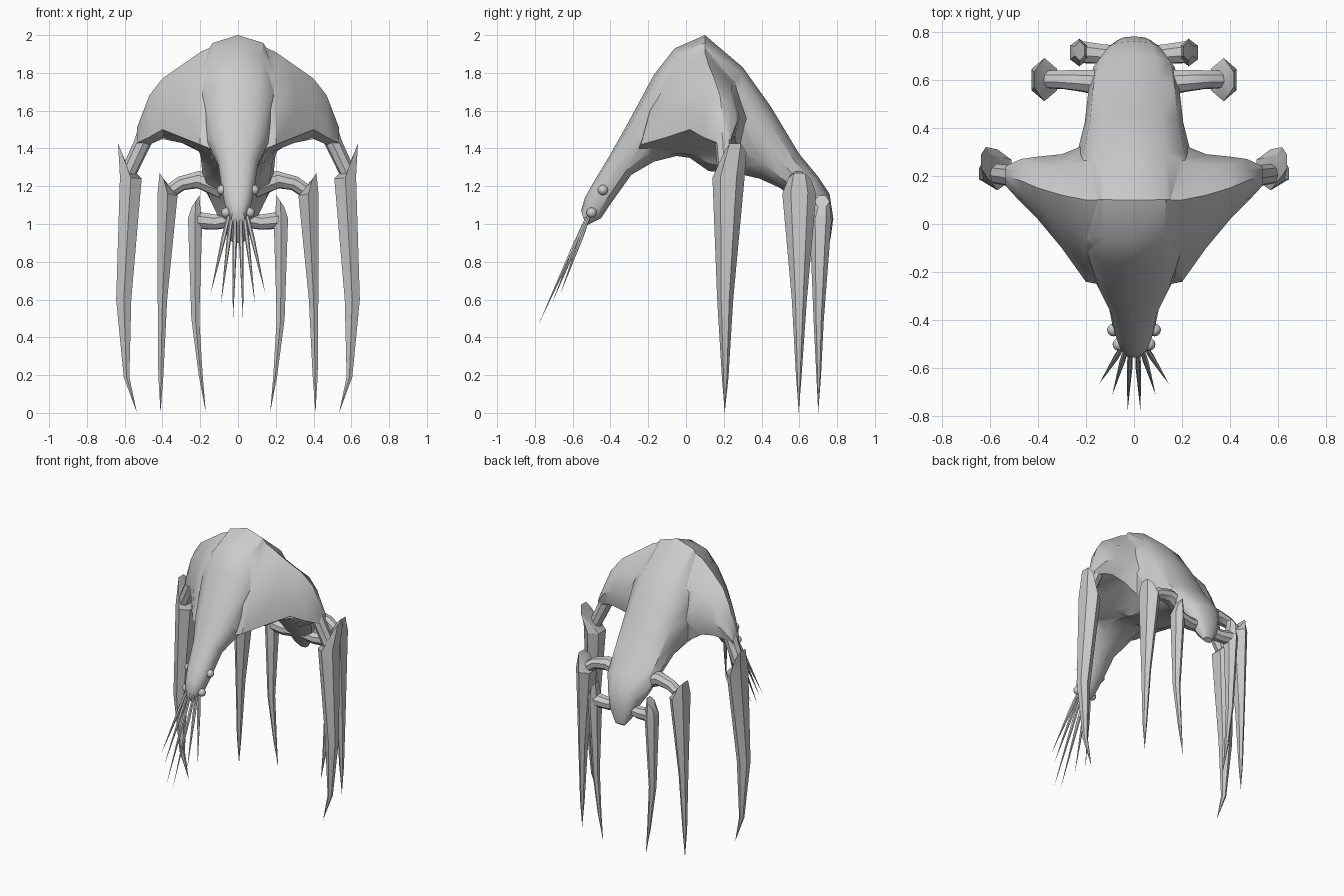
import bpy, bmesh, math
from mathutils import Vector

if "Cube" in bpy.data.objects:
    bpy.data.objects.remove(bpy.data.objects["Cube"])

hide = bpy.data.materials.new("pale_grey")
hide.diffuse_color = (0.6, 0.6, 0.6, 1)
hide.use_nodes = True
hide.node_tree.nodes["Principled BSDF"].inputs["Base Color"].default_value = hide.diffuse_color


def finish(name, bm, angle=35):
    bmesh.ops.recalc_face_normals(bm, faces=bm.faces)
    me = bpy.data.meshes.new(name)
    bm.to_mesh(me)
    bm.free()
    me.materials.append(hide)
    ob = bpy.data.objects.new(name, me)
    bpy.context.collection.objects.link(ob)
    smooth(ob, angle)
    return ob


def smooth(ob, angle):
    bpy.ops.object.select_all(action='DESELECT')
    ob.select_set(True)
    bpy.context.view_layer.objects.active = ob
    bpy.ops.object.shade_smooth_by_angle(angle=math.radians(angle))


def loft(name, rings, side=1, tip=None, angle=35):
    """Skin closed rings of points, capped at the ends or drawn to a tip."""
    bm = bmesh.new()
    vs = [[bm.verts.new((p[0] * side, p[1], p[2])) for p in r] for r in rings]
    n = len(vs[0])
    for a, b in zip(vs, vs[1:]):
        for i in range(n):
            j = (i + 1) % n
            bm.faces.new((a[i], a[j], b[j], b[i]))
    bm.faces.new(vs[0])
    if tip:
        t = bm.verts.new((tip[0] * side, tip[1], tip[2]))
        for i in range(n):
            bm.faces.new((vs[-1][i], vs[-1][(i + 1) % n], t))
    else:
        bm.faces.new(vs[-1])
    return finish(name, bm, angle)


def tube(name, pts, radii, side=1, n=8, tip=None):
    """Round limb along a short path."""
    pts = [Vector(p) for p in pts]
    rings = []
    for i, p in enumerate(pts):
        end = Vector(tip) if tip and i == len(pts) - 1 else pts[min(i + 1, len(pts) - 1)]
        d = (end - pts[max(i - 1, 0)]).normalized()
        u = d.cross(Vector((0, 1, 0.3))).normalized()
        v = d.cross(u)
        rings.append([p + radii[i] * (math.cos(a) * u + math.sin(a) * v)
                      for a in (2 * math.pi * k / n for k in range(n))])
    return loft(name, rings, side, tip)


# Arched body: top y, top z, bottom y, bottom z, half width
spine = [
    (-.555, 1.07, -.53, 0.99, .035), (-.535, 1.14, -.45, 1.03, .065),
    (-.49, 1.22, -.39, 1.12, .085), (-.40, 1.37, -.29, 1.26, .105),
    (-.31, 1.53, -.17, 1.33, .16), (-.17, 1.79, -.05, 1.36, .21),
    (-.06, 1.93, .02, 1.35, .23), (.10, 2.0, .12, 1.28, .24),
    (.30, 1.83, .26, 1.27, .24), (.45, 1.62, .39, 1.24, .205),
    (.60, 1.37, .50, 1.19, .19), (.70, 1.25, .60, 1.10, .17),
    (.76, 1.16, .66, 1.01, .12), (.78, 1.03, .70, 0.94, .08),
    (.765, 0.92, .735, 0.90, .035)]
rings = []
for ty, tz, by, bz, w in spine:
    ring = []
    for k in range(12):
        a = math.pi * k / 6
        c, s = math.cos(a), math.sin(a)
        c = math.copysign(abs(c) ** 0.85, c)
        s = math.copysign(abs(s) ** 0.85, s)
        ring.append((w * s, (ty + by) / 2 + c * (ty - by) / 2, (tz + bz) / 2 + c * (tz - bz) / 2))
    rings.append(ring)
body = loft("body", rings)

# Shoulders: y,z outlines at increasing x, from front-low over the top to the belly
shoulder = {
    .10: [(-.26, 1.38), (-.22, 1.6), (-.1, 1.83), (.1, 1.955), (.3, 1.76), (.36, 1.55), (.3, 1.32), (0, 1.37)],
    .20: [(-.24, 1.42), (-.18, 1.6), (-.07, 1.8), (.1, 1.91), (.26, 1.75), (.33, 1.55), (.28, 1.38), (0, 1.39)],
    .30: [(-.1, 1.46), (-.07, 1.6), (.02, 1.76), (.12, 1.84), (.24, 1.74), (.29, 1.58), (.26, 1.45), (.08, 1.43)],
    .40: [(.02, 1.5), (.04, 1.6), (.09, 1.71), (.15, 1.77), (.24, 1.7), (.28, 1.58), (.26, 1.47), (.13, 1.45)],
    .47: [(.09, 1.46), (.1, 1.54), (.13, 1.63), (.18, 1.68), (.23, 1.63), (.27, 1.54), (.25, 1.46), (.17, 1.42)],
    .535: [(.16, 1.43), (.16, 1.46), (.18, 1.49), (.2, 1.51), (.22, 1.49), (.24, 1.46), (.23, 1.43), (.2, 1.41)]}
for side in (1, -1):
    sh = loft("shoulder", [[(x, y, z) for y, z in o] for x, o in shoulder.items()], side)
    m = body.modifiers.new("join", 'BOOLEAN')
    m.operation, m.solver, m.object = 'UNION', 'EXACT', sh
    bpy.context.view_layer.objects.active = body
    bpy.ops.object.modifier_apply(modifier="join")
    bpy.data.objects.remove(sh)
smooth(body, 35)


def hexagon(x0, x1, y0, y1, z0, z1):
    """Six-sided leg section, z0 on the inner edge and z1 on the outer edge."""
    xm, zm, q = (x0 + x1) / 2, (z0 + z1) / 2, (y1 - y0) / 4
    return [(x0, y0 + q, z0), (xm, y0, zm), (x1, y0 + q, z1),
            (x1, y1 - q, z1), (xm, y1, zm), (x0, y1 - q, z0)]


# Legs: hexagon sections from top to bottom, then the pointed foot
legs = {
    "front_leg": ([(.595, .635, .20, .32, 1.33, 1.425), (.51, .625, .14, .31, 1.24, 1.25),
                   (.565, .645, .165, .25, .6, .6), (.575, .605, .19, .225, .19, .19)], (.535, .205, 0)),
    "middle_leg": ([(.375, .415, .54, .66, 1.21, 1.27), (.32, .425, .51, .69, 1.15, 1.17),
                    (.375, .425, .56, .64, .6, .6), (.395, .422, .582, .612, .2, .2)], (.41, .597, 0)),
    "rear_leg": ([(.205, .245, .68, .76, 1.15, 1.09), (.19, .265, .655, .77, .99, 1.03),
                  (.205, .247, .675, .73, .5, .5), (.187, .208, .69, .715, .2, .2)], (.17, .70, 0))}
# Limbs joining the legs to the body
limbs = {
    "front_limb": ([(.46, .19, 1.54), (.51, .2, 1.42), (.585, .21, 1.26)], (.055, .045, .042)),
    "middle_limb": ([(.08, .58, 1.19), (.21, .595, 1.235), (.30, .60, 1.215), (.38, .60, 1.16)],
                    (.06, .048, .04, .038)),
    "rear_limb": ([(.02, .70, 1.03), (.12, .705, 1.01), (.225, .715, 1.02)], (.045, .042, .048))}
# Feelers at the mouth: base and tip
feelers = [((.015, -.53, 1.02), (.027, -.78, .47)),
           ((.035, -.525, 1.03), (.09, -.71, .58)),
           ((.05, -.515, 1.04), (.145, -.665, .63))]

for side, tag in ((1, "right"), (-1, "left")):
    for name, (secs, foot) in legs.items():
        loft(f"{name}_{tag}", [hexagon(*s) for s in secs], side, foot, 30)
    for name, (pts, radii) in limbs.items():
        tube(f"{name}_{tag}", pts, radii, side)
    for i, (base, tip) in enumerate(feelers):
        mid = Vector(base).lerp(Vector(tip), 0.25)
        tube(f"feeler_{i + 1}_{tag}", [base, mid], (.010, .012), side, 6, tip)
    # Eyes
    for i, loc in enumerate([(.085, -.44, 1.18), (.062, -.50, 1.06)]):
        bm = bmesh.new()
        bmesh.ops.create_uvsphere(bm, u_segments=12, v_segments=8, radius=.027)
        bmesh.ops.translate(bm, verts=bm.verts, vec=(loc[0] * side, loc[1], loc[2]))
        finish(f"eye_{i + 1}_{tag}", bm, 60)
